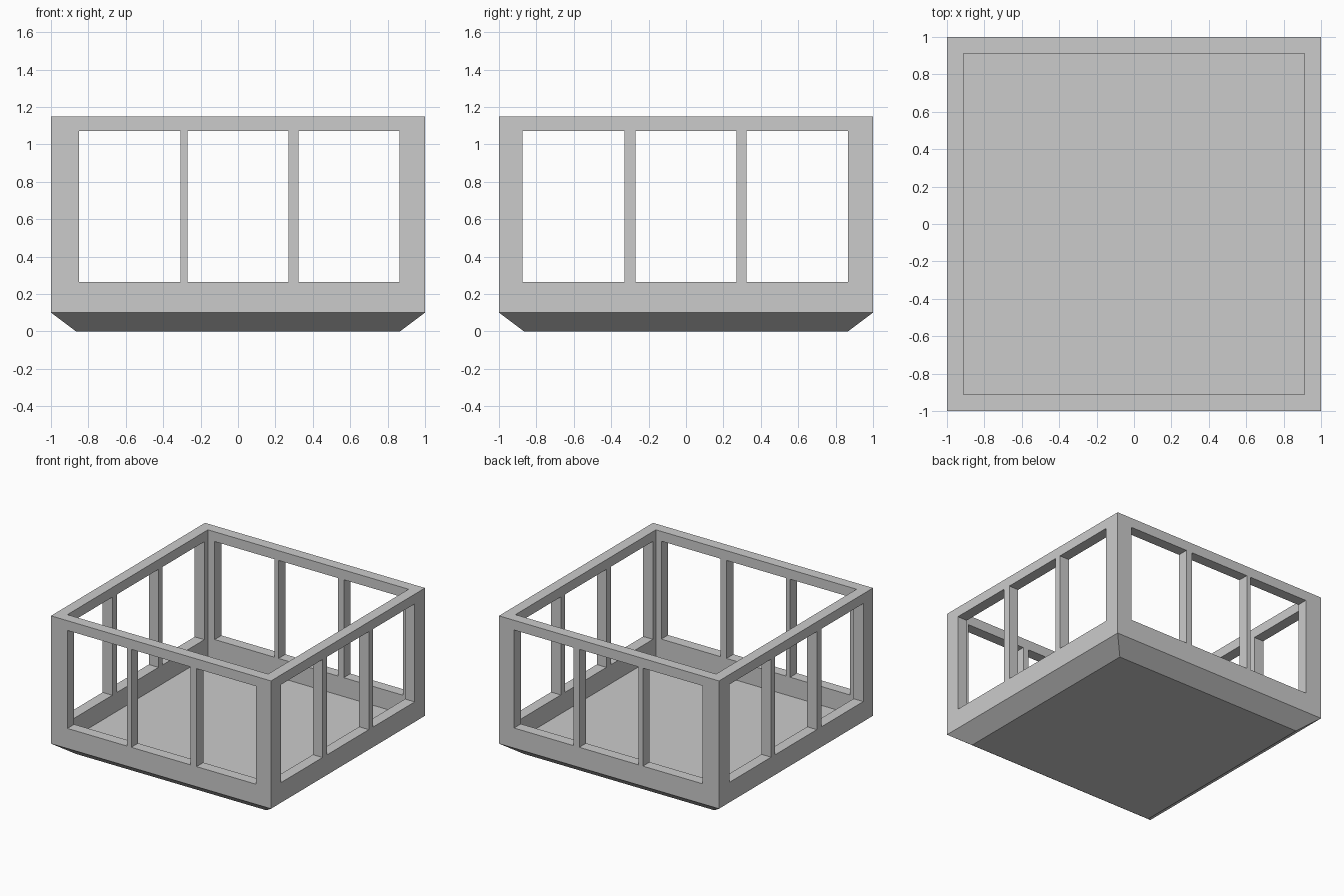
import bpy, bmesh
from mathutils import Matrix, Vector

if "Cube" in bpy.data.objects:
    bpy.data.objects.remove(bpy.data.objects["Cube"])

WALL, TOP, FLOOR = 0.912, 1.15, 0.11
SILL, HEAD = 0.265, 1.07


def make_object(name, bm):
    bmesh.ops.recalc_face_normals(bm, faces=bm.faces)
    mesh = bpy.data.meshes.new(name)
    bm.to_mesh(mesh)
    bm.free()
    obj = bpy.data.objects.new(name, mesh)
    bpy.context.collection.objects.link(obj)
    return obj


def square_loft(name, profile):
    """Loft square rings given as (half width, height), capped at both ends."""
    bm = bmesh.new()
    rings = [[bm.verts.new((sx * r, sy * r, z))
              for sx, sy in ((-1, -1), (1, -1), (1, 1), (-1, 1))]
             for r, z in profile]
    for a, b in zip(rings, rings[1:]):
        for i in range(4):
            j = (i + 1) % 4
            bm.faces.new((a[i], a[j], b[j], b[i]))
    bm.faces.new(rings[0])
    bm.faces.new(rings[-1])
    return make_object(name, bm)


def cut_windows(target, name, spans, axis):
    """Cut a row of openings straight through both opposite walls."""
    bm = bmesh.new()
    for lo, hi in spans:
        size = Vector((3, 3, HEAD - SILL))
        centre = Vector((0, 0, (HEAD + SILL) / 2))
        size[axis] = hi - lo
        centre[axis] = (hi + lo) / 2
        bmesh.ops.create_cube(
            bm, size=1,
            matrix=Matrix.Translation(centre) @ Matrix.Diagonal(size).to_4x4())
    cutter = make_object(name, bm)
    cutter.hide_render = True
    mod = target.modifiers.new(name, 'BOOLEAN')
    mod.operation = 'DIFFERENCE'
    mod.solver = 'EXACT'
    mod.object = cutter
    bpy.context.view_layer.objects.active = target
    bpy.ops.object.modifier_apply(modifier=mod.name)
    bpy.data.objects.remove(cutter)


# Open-topped cabin with a bevelled underside and a flat floor
cabin = square_loft("cabin_frame", [
    (0.866, 0), (1, 0.1), (1, TOP), (WALL, TOP), (WALL, FLOOR)])

# Front and back windows, then left and right windows
cut_windows(cabin, "front_back_windows",
            [(-0.85, -0.308), (-0.27, 0.27), (0.323, 0.863)], 0)
cut_windows(cabin, "side_windows",
            [(-0.873, -0.33), (-0.27, 0.27), (0.323, 0.866)], 1)
